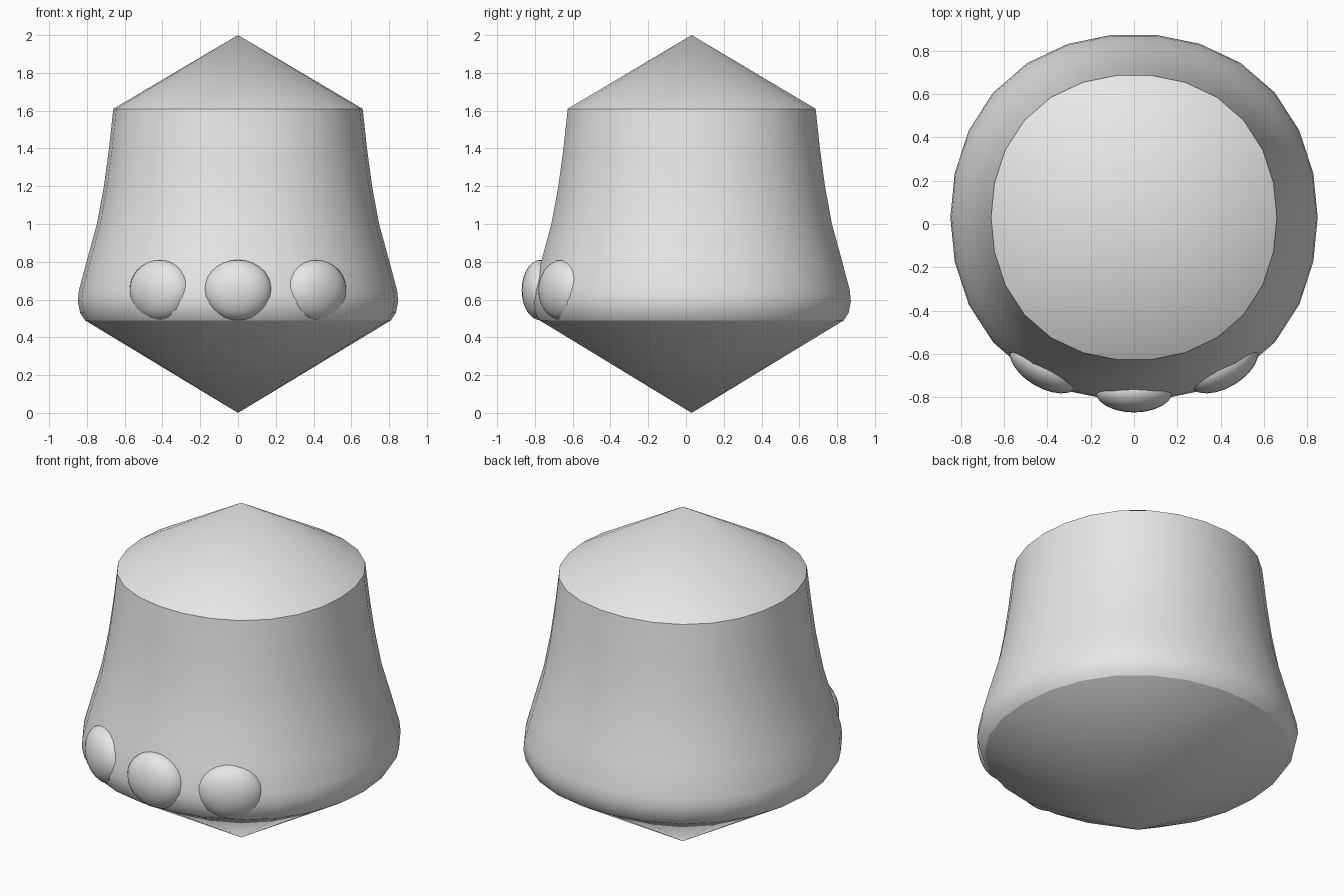
import bpy
import bmesh
from math import sin, cos, pi, radians

cube = bpy.data.objects.get("Cube")
if cube:
    bpy.data.objects.remove(cube, do_unlink=True)

# One plain colour
grey = bpy.data.materials.new("light grey")
grey.use_nodes = True
grey.diffuse_color = (0.8, 0.8, 0.8, 1)
grey.node_tree.nodes["Principled BSDF"].inputs["Base Color"].default_value = (0.8, 0.8, 0.8, 1)

SIDES = 26
CENTRE_Y = 0.03


def finish(name, bm):
    bmesh.ops.recalc_face_normals(bm, faces=bm.faces)
    mesh = bpy.data.meshes.new(name)
    bm.to_mesh(mesh)
    bm.free()
    mesh.materials.append(grey)
    obj = bpy.data.objects.new(name, mesh)
    bpy.context.collection.objects.link(obj)
    bpy.ops.object.select_all(action="DESELECT")
    obj.select_set(True)
    bpy.context.view_layer.objects.active = obj
    bpy.ops.object.shade_smooth_by_angle(angle=radians(35))
    return obj


def ring(bm, r, z):
    """Slightly squared ring of vertices; a zero radius gives a single tip."""
    if r == 0:
        return [bm.verts.new((0, 0, z))]
    verts = []
    for i in range(SIDES):
        a = 2 * pi * i / SIDES
        q = r * (1 + 0.025 * sin(2 * a) ** 2)
        verts.append(bm.verts.new((q * cos(a), q * sin(a), z)))
    return verts


def lathe(name, profile):
    bm = bmesh.new()
    rings = [ring(bm, r, z) for r, z in profile]
    for low, high in zip(rings, rings[1:]):
        for i in range(SIDES):
            j = (i + 1) % SIDES
            if len(low) == 1:
                bm.faces.new((low[0], high[j], high[i]))
            elif len(high) == 1:
                bm.faces.new((low[i], low[j], high[0]))
            else:
                bm.faces.new((low[i], low[j], high[j], high[i]))
    obj = finish(name, bm)
    obj.location.y = CENTRE_Y


# Pointed underside, flared wall with a rounded lower lip, conical roof
lathe("pointed_base", [(0, 0), (0.81, 0.49)])
lathe("flared_wall", [(0.81, 0.49), (0.836, 0.53), (0.848, 0.59), (0.842, 0.65),
                      (0.802, 0.8), (0.747, 1.0), (0.71, 1.2), (0.683, 1.4), (0.66, 1.61)])
lathe("cone_roof", [(0.66, 1.61), (0, 2)])

# Three flattened studs round the front
for name, turn in (("right_stud", -31), ("middle_stud", 0), ("left_stud", 31)):
    bm = bmesh.new()
    bmesh.ops.create_uvsphere(bm, u_segments=24, v_segments=14, radius=1)
    bmesh.ops.scale(bm, vec=(0.18, 0.1, 0.16), verts=bm.verts)
    stud = finish(name, bm)
    a = radians(turn)
    stud.location = (0.8 * sin(a), CENTRE_Y - 0.8 * cos(a), 0.65)
    stud.rotation_euler.z = a
